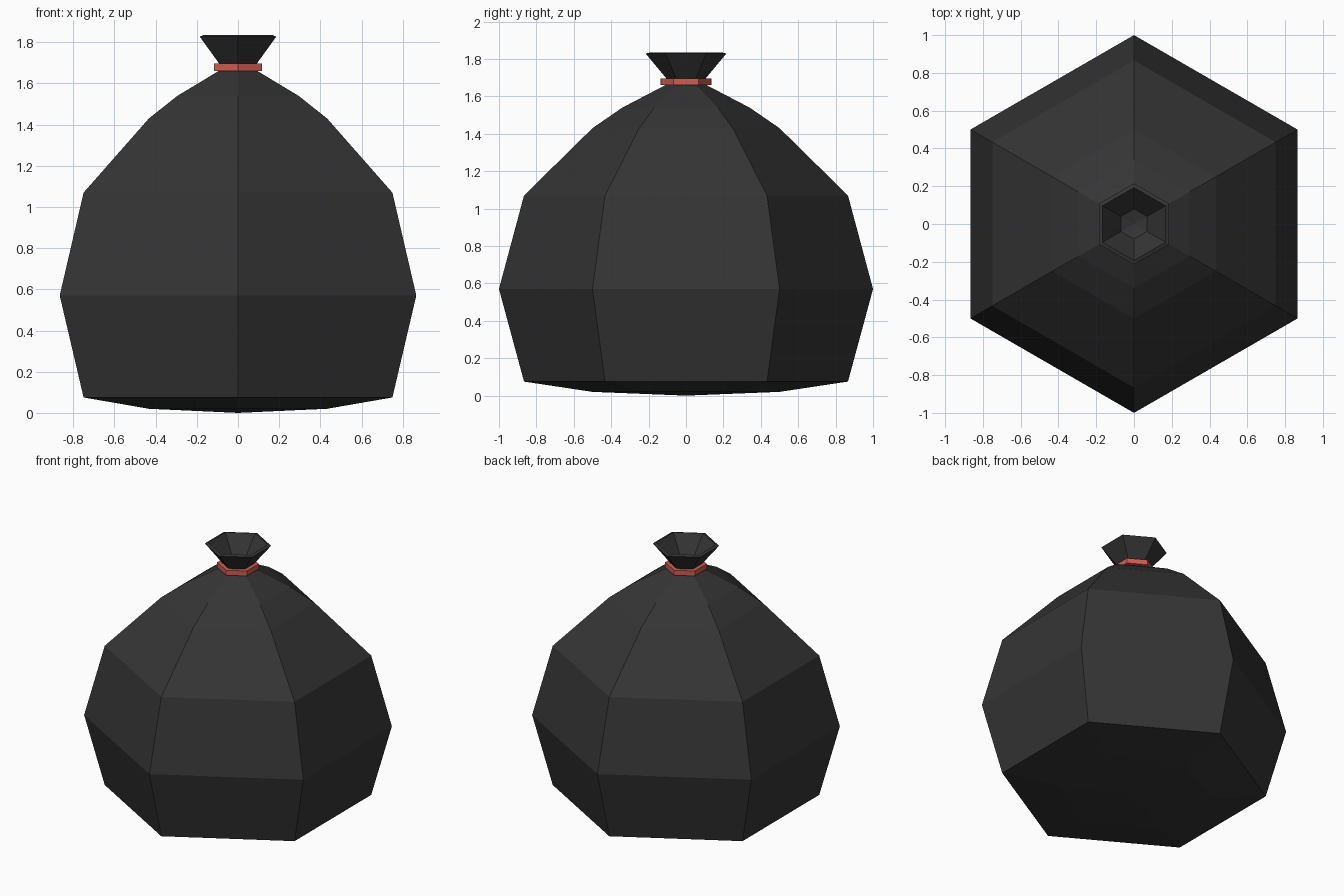
import bpy, bmesh, math

if "Cube" in bpy.data.objects:
    bpy.data.objects.remove(bpy.data.objects["Cube"])

SIDES = 6

def material(name, rgb):
    m = bpy.data.materials.new(name)
    m.diffuse_color = (*rgb, 1)
    m.use_nodes = True
    m.node_tree.nodes["Principled BSDF"].inputs["Base Color"].default_value = m.diffuse_color
    return m

def lathe(name, profile, mat, closed=False):
    """Spin (radius, z) points into a six-sided flat-faced solid."""
    bm = bmesh.new()
    rings = []
    for r, z in profile:
        if r == 0:
            rings.append([bm.verts.new((0, 0, z))] * SIDES)
        else:
            angles = [math.pi / 2 + i * math.tau / SIDES for i in range(SIDES)]
            rings.append([bm.verts.new((r * math.cos(a), r * math.sin(a), z)) for a in angles])
    pairs = list(zip(rings, rings[1:]))
    if closed:
        pairs.append((rings[-1], rings[0]))
    for low, high in pairs:
        for i in range(SIDES):
            j = (i + 1) % SIDES
            corners = [low[i], low[j], high[j], high[i]]
            bm.faces.new(list(dict.fromkeys(corners)))
    bmesh.ops.recalc_face_normals(bm, faces=bm.faces)
    mesh = bpy.data.meshes.new(name)
    bm.to_mesh(mesh)
    bm.free()
    mesh.materials.append(mat)
    obj = bpy.data.objects.new(name, mesh)
    bpy.context.collection.objects.link(obj)
    return obj

black = material("black_plastic", (0.035, 0.035, 0.035))
red = material("red_tie", (0.62, 0.11, 0.09))

# Bulging sack, pinched neck and flared hollow mouth
lathe("bag", [(0, 0), (0.5, 0.02), (0.866, 0.075), (1, 0.57), (0.866, 1.07),
              (0.5, 1.43), (0.34, 1.54), (0.11, 1.66), (0.10, 1.69),
              (0.215, 1.828), (0.193, 1.835), (0.08, 1.70), (0, 1.68)], black)

# Tie around the neck
lathe("tie_band", [(0.095, 1.66), (0.135, 1.66), (0.135, 1.696), (0.095, 1.696)],
      red, closed=True)
